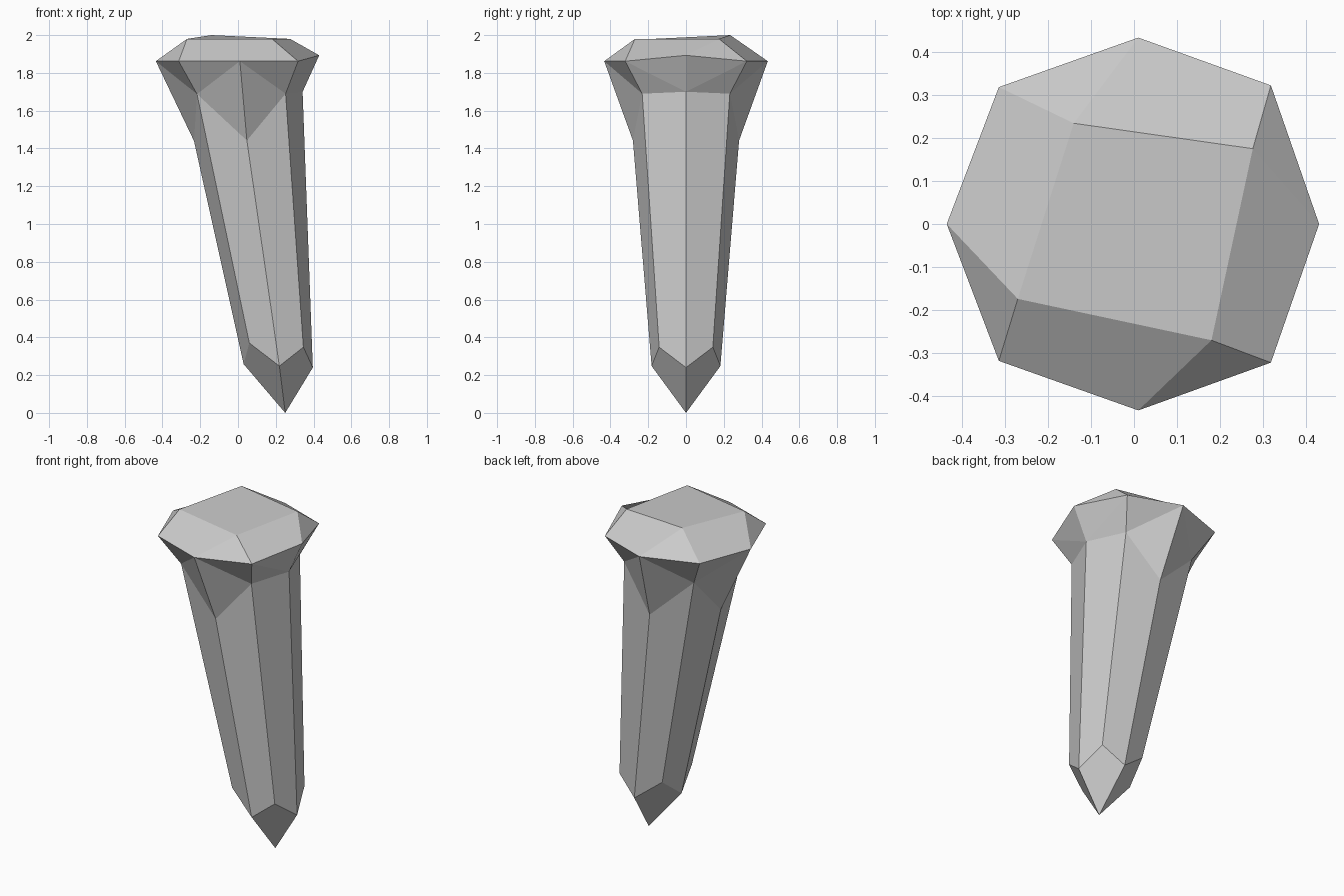
import bpy, bmesh

if "Cube" in bpy.data.objects:
    bpy.data.objects.remove(bpy.data.objects["Cube"])

bm = bmesh.new()


def ring(points):
    return [bm.verts.new(p) for p in points]


def mirrored_ring(half):
    """Half ring from +x over the +y side to -x, mirrored across y = 0."""
    return ring(half + [(x, -y, z) for x, y, z in half[-2:0:-1]])


# Head: widest rim and the twisted four-sided crown
rim = mirrored_ring([(0.43, 0, 1.893), (0.318, 0.322, 1.862), (0.01, 0.433, 1.862),
                     (-0.314, 0.318, 1.862), (-0.435, 0, 1.862)])
crown = ring([(0.276, 0.175, 1.98), (-0.14, 0.234, 2.0),
              (-0.27, -0.174, 1.98), (0.18, -0.27, 1.98)])

# Shaft: upper and lower ends with zigzag heights, then the point
upper = mirrored_ring([(0.342, 0, 1.70), (0.252, 0.232, 1.69), (0.047, 0.281, 1.442),
                       (-0.217, 0.235, 1.688), (-0.233, 0, 1.44)])
lower = mirrored_ring([(0.396, 0, 0.24), (0.346, 0.142, 0.348), (0.219, 0.182, 0.248),
                       (0.06, 0.142, 0.37), (0.03, 0, 0.258)])
tip = bm.verts.new((0.25, 0, 0))

bm.faces.new(crown)
for i in range(4):
    a, b, c = 2 * i, 2 * i + 1, (2 * i + 2) % 8
    # Crown slopes
    bm.faces.new((rim[a], rim[b], crown[i]))
    bm.faces.new((rim[b], rim[c], crown[(i + 1) % 4], crown[i]))
    # Flare under the head; the right side splits the other way
    for s, d in ((a, b), (c, b)):
        if s == 0:
            bm.faces.new((rim[s], rim[d], upper[s]))
            bm.faces.new((rim[d], upper[d], upper[s]))
        else:
            bm.faces.new((rim[s], rim[d], upper[d]))
            bm.faces.new((rim[s], upper[d], upper[s]))
    # Shaft sides and pointed end
    bm.faces.new((upper[a], upper[b], lower[b], lower[a]))
    bm.faces.new((upper[b], upper[c], lower[c], lower[b]))
    bm.faces.new((lower[a], lower[b], lower[c], tip))

bmesh.ops.recalc_face_normals(bm, faces=bm.faces)
mesh = bpy.data.meshes.new("spike")
bm.to_mesh(mesh)
bm.free()
spike = bpy.data.objects.new("spike", mesh)
bpy.context.collection.objects.link(spike)
